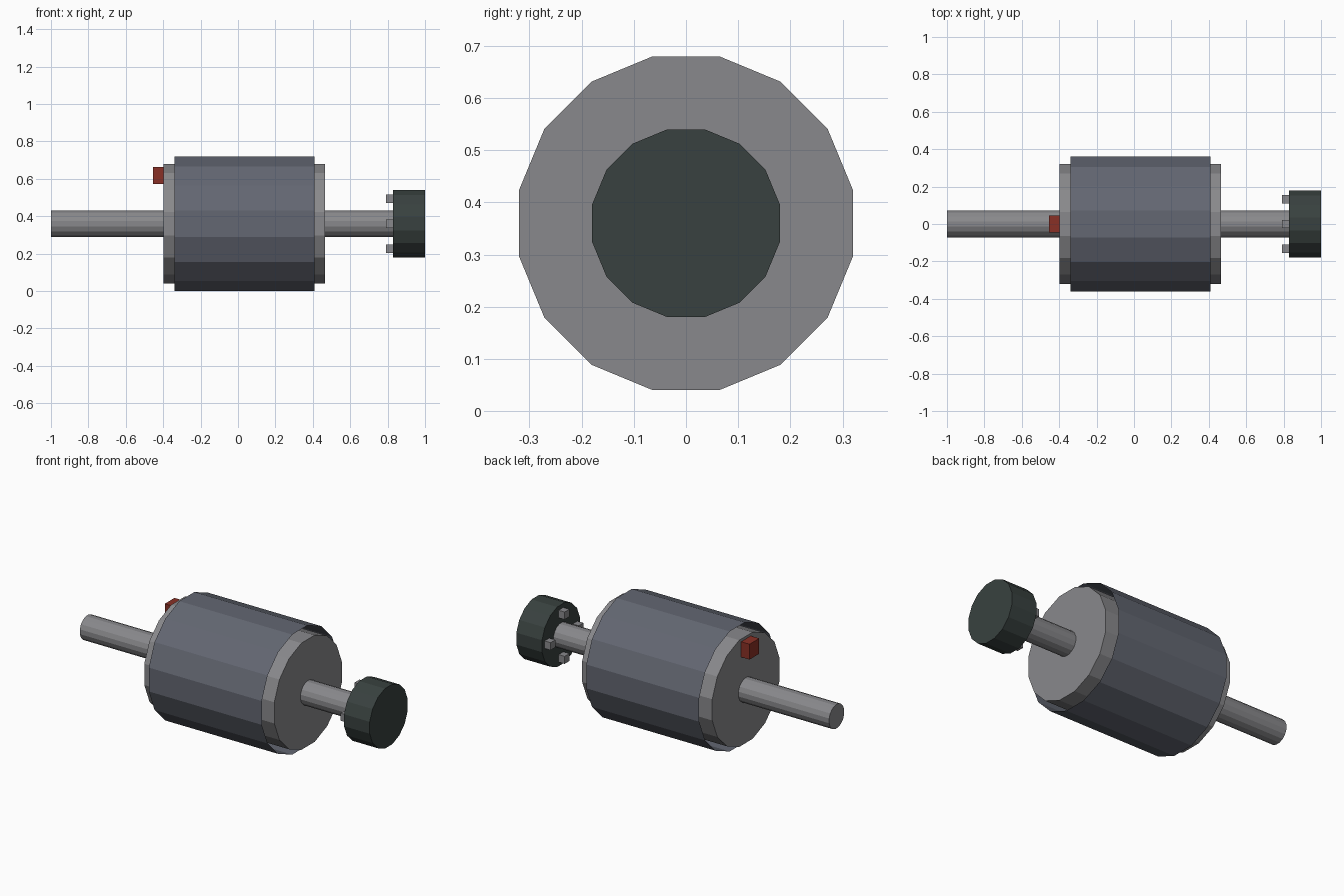
import bpy
import math

if "Cube" in bpy.data.objects:
    bpy.data.objects.remove(bpy.data.objects["Cube"], do_unlink=True)

AXIS_Z = 0.36
SIDES = 16


def make_material(name, rgb):
    mat = bpy.data.materials.new(name)
    mat.use_nodes = True
    mat.diffuse_color = (*rgb, 1)
    mat.node_tree.nodes["Principled BSDF"].inputs["Base Color"].default_value = (*rgb, 1)
    return mat


def finish(name, mat):
    obj = bpy.context.object
    obj.name = obj.data.name = name
    obj.data.materials.append(mat)
    bpy.ops.object.transform_apply(location=False, rotation=True, scale=True)
    return obj


def rod(name, x0, x1, half_height, mat, fill="NGON"):
    """Prism along x with a flat side on top; half_height is centre to flat."""
    bpy.ops.mesh.primitive_cylinder_add(
        vertices=SIDES, radius=half_height / math.cos(math.pi / SIDES),
        depth=x1 - x0, end_fill_type=fill)
    obj = bpy.context.object
    # Half a step of spin about its own axis, then lay it along x
    obj.rotation_euler.z = math.pi / SIDES
    bpy.ops.object.transform_apply(location=False, rotation=True, scale=False)
    obj.rotation_euler.y = math.pi / 2
    obj.location = ((x0 + x1) / 2, 0, AXIS_Z)
    return finish(name, mat)


def block(name, centre, size, mat):
    bpy.ops.mesh.primitive_cube_add(size=1, location=centre)
    bpy.context.object.scale = size
    return finish(name, mat)


steel = make_material("steel grey", (0.25, 0.25, 0.262))
slate = make_material("slate grey", (0.125, 0.135, 0.168))
dark_green = make_material("dark green grey", (0.040, 0.053, 0.050))
red = make_material("dull red", (0.25, 0.030, 0.019))

# Open outer sleeve around the solid core
rod("outer_sleeve", -0.34, 0.41, 0.36, slate, "NOTHING")
rod("core", -0.398, 0.465, 0.32, steel)
rod("shaft", -1.0, 0.85, 0.0715, steel)

# Coupling wheel with four drive lugs on its inner face
rod("coupling_wheel", 0.83, 1.0, 0.18, dark_green)
for i in range(4):
    a = i * math.pi / 2
    block(f"drive_lug_{i + 1}",
          (0.815, 0.133 * math.cos(a), AXIS_Z + 0.133 * math.sin(a)),
          (0.05, 0.045, 0.045), steel)

# Connector on the rear end face
block("terminal_block", (-0.424, 0, 0.618), (0.06, 0.092, 0.092), red)
